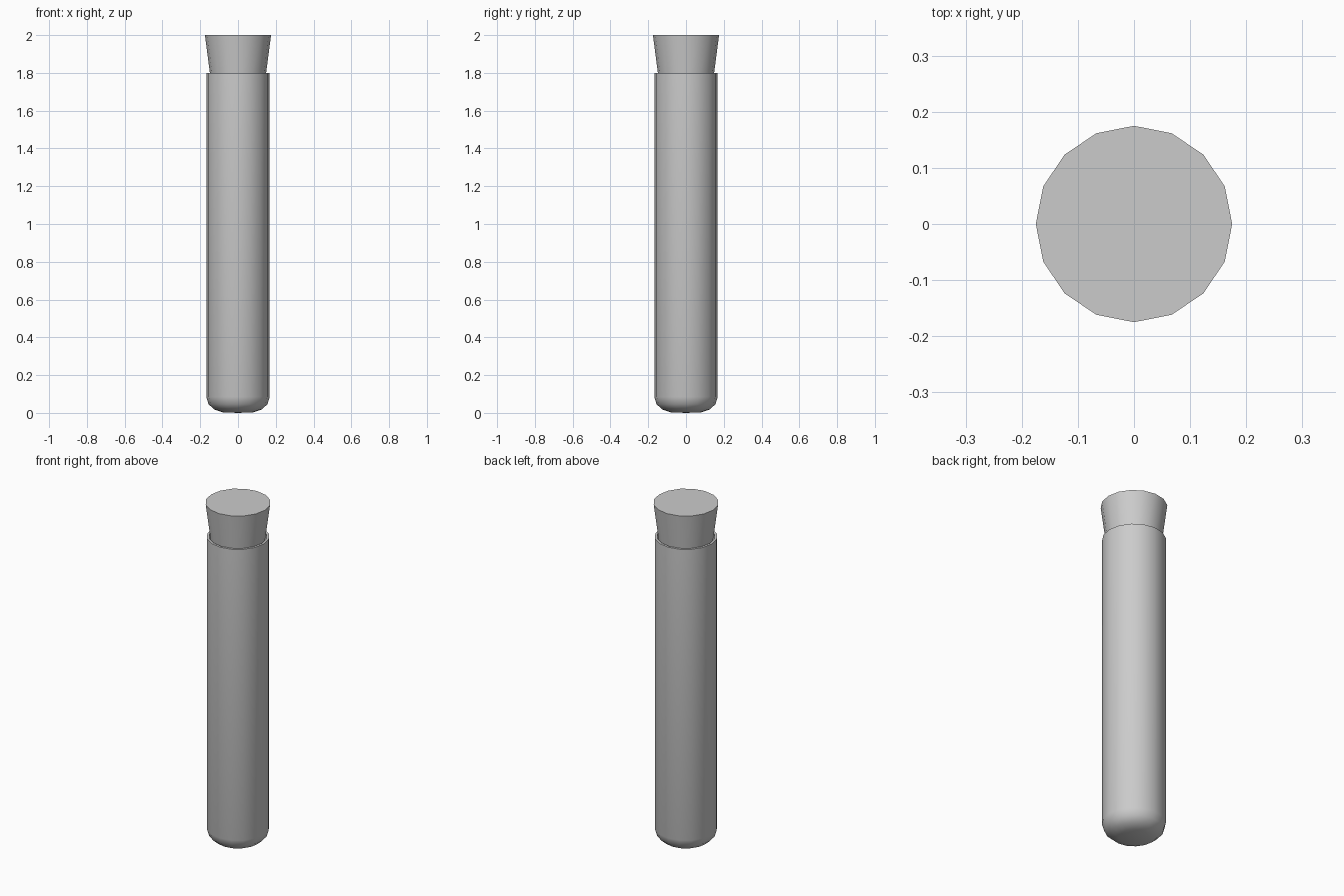
import bpy, bmesh, math

if "Cube" in bpy.data.objects:
    bpy.data.objects.remove(bpy.data.objects["Cube"])

SIDES = 16


def lathe(name, profile, angle):
    """Spin an (r, z) profile around z; r = 0 becomes a single pole vertex."""
    bm = bmesh.new()
    rings = []
    for r, z in profile:
        n = SIDES if r > 0 else 1
        rings.append([bm.verts.new((r * math.cos(math.tau * i / SIDES),
                                    r * math.sin(math.tau * i / SIDES), z))
                      for i in range(n)])
    for a, b in zip(rings, rings[1:]):
        for i in range(SIDES):
            j = (i + 1) % SIDES
            if len(a) == 1:
                bm.faces.new((a[0], b[j], b[i]))
            elif len(b) == 1:
                bm.faces.new((a[i], a[j], b[0]))
            else:
                bm.faces.new((a[i], a[j], b[j], b[i]))
    bmesh.ops.recalc_face_normals(bm, faces=bm.faces)
    mesh = bpy.data.meshes.new(name)
    bm.to_mesh(mesh)
    bm.free()
    obj = bpy.data.objects.new(name, mesh)
    bpy.context.collection.objects.link(obj)
    bpy.context.view_layer.objects.active = obj
    obj.select_set(True)
    bpy.ops.object.shade_smooth_by_angle(angle=math.radians(angle))
    obj.select_set(False)
    return obj


# Hollow tube with rounded base: outer wall up, thin rim, inner wall down
lathe("tube", [(0, 0), (0.08, 0.003), (0.125, 0.018), (0.156, 0.046),
               (0.168, 0.085), (0.168, 1.8),
               (0.155, 1.8), (0.155, 0.09), (0.143, 0.057), (0.115, 0.032),
               (0.075, 0.018), (0, 0.015)], 50)

# Tapered stopper pushed into the tube mouth
lathe("stopper", [(0, 1.7), (0.136, 1.7), (0.175, 2.0), (0, 2.0)], 40)
